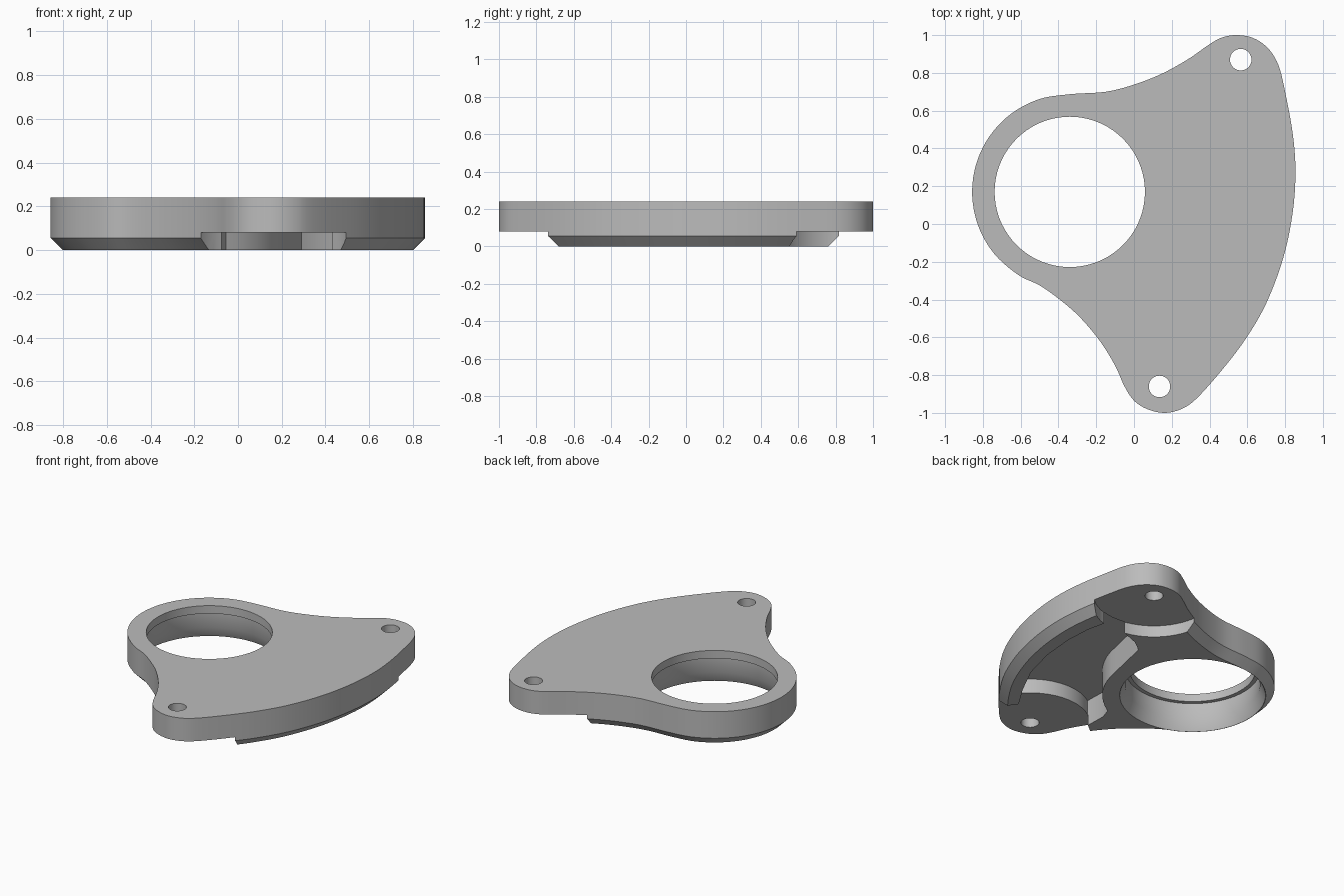
import bpy
import bmesh
import math
from mathutils import Vector

if "Cube" in bpy.data.objects:
    bpy.data.objects.remove(bpy.data.objects["Cube"], do_unlink=True)

BORE = Vector((-0.34, 0.17))
SCREWS = [Vector((0.565, 0.87)), Vector((0.135, -0.86))]
TOP = 0.24
POCKET_TOP = 0.08
RECESS_TOP = 0.18
CHAMFER = 0.055


def arc(center, radius, start, end, steps):
    """Points along an arc, angles in degrees."""
    pts = []
    for i in range(steps + 1):
        a = math.radians(start + (end - start) * i / steps)
        pts.append(center + radius * Vector((math.cos(a), math.sin(a))))
    return pts


def smooth_loop(pts, steps):
    """Closed smooth curve through the points."""
    out = []
    n = len(pts)
    for i in range(n):
        p, q, r, s = (pts[(i + k - 1) % n] for k in range(4))
        for j in range(steps):
            t = j / steps
            out.append(0.5 * (2 * q + (r - p) * t + (2 * p - 5 * q + 4 * r - s) * t ** 2
                              + (3 * q - p - 3 * r + s) * t ** 3))
    return out


def inset(pts, d):
    """Move a counter-clockwise loop inwards."""
    out = []
    n = len(pts)
    for i, p in enumerate(pts):
        t = (pts[(i + 1) % n] - pts[i - 1]).normalized()
        out.append(p + d * Vector((-t.y, t.x)))
    return out


def loft(name, layers):
    """Closed solid through stacked (loop, height) layers."""
    bm = bmesh.new()
    rings = [[bm.verts.new((p.x, p.y, z)) for p in loop] for loop, z in layers]
    n = len(rings[0])
    for low, high in zip(rings, rings[1:]):
        for i in range(n):
            j = (i + 1) % n
            bm.faces.new((low[i], low[j], high[j], high[i]))
    bm.faces.new(rings[0][::-1])
    bm.faces.new(rings[-1])
    bmesh.ops.recalc_face_normals(bm, faces=bm.faces)
    mesh = bpy.data.meshes.new(name)
    bm.to_mesh(mesh)
    bm.free()
    obj = bpy.data.objects.new(name, mesh)
    bpy.context.collection.objects.link(obj)
    return obj


def turned(name, center, profile, sides):
    """Round solid from (radius, height) pairs."""
    return loft(name, [(arc(center, r, 0, 360, sides)[:-1], z) for r, z in profile])


def cut(target, cutters):
    """Subtract the cutters, bake the result and remove them."""
    for c in cutters:
        c.hide_render = True
        mod = target.modifiers.new(c.name, 'BOOLEAN')
        mod.operation = 'DIFFERENCE'
        mod.solver = 'EXACT'
        mod.object = c
    graph = bpy.context.evaluated_depsgraph_get()
    graph.update()
    mesh = bpy.data.meshes.new_from_object(target.evaluated_get(graph))
    target.modifiers.clear()
    target.data = mesh
    for c in cutters:
        bpy.data.objects.remove(c, do_unlink=True)


# Plate outline, counter-clockwise: upper lug, long curved side, lower lug, ring
upper = [(0.855, 0.28), (0.84, 0.48), (0.80, 0.7), (0.765, 0.84), (0.71, 0.93), (0.63, 0.985),
         (0.54, 1.0), (0.46, 0.985), (0.39, 0.945), (0.29, 0.875), (0.15, 0.797),
         (0, 0.738), (-0.15, 0.7)]
lower = [(-0.5, -0.325), (-0.4, -0.395), (-0.29, -0.49), (-0.18, -0.62), (-0.1, -0.75),
         (-0.05, -0.86), (0, -0.935), (0.07, -0.98), (0.16, -1.0), (0.25, -0.98),
         (0.33, -0.925), (0.46, -0.78), (0.59, -0.61), (0.7, -0.42), (0.79, -0.18), (0.84, 0.06)]
outline = smooth_loop([Vector(p) for p in upper] + arc(BORE, 0.517, 90, 238, 8)
                      + [Vector(p) for p in lower], 5)

# Main plate with a chamfered lower edge
plate = loft("mounting_plate", [(inset(outline, CHAMFER), 0), (outline, CHAMFER), (outline, TOP)])

# Underside recess between the rim and the ring, stopping at the lug pads
rim = [(0.43, -0.62), (0.53, -0.46), (0.63, -0.26), (0.69, -0.03), (0.71, 0.2),
       (0.7, 0.38), (0.66, 0.55), (0.65, 0.7)]
inner = [(0.53, 0.7), (0.495, 0.497), (0.37, 0.45), (0.29, 0.39), (0.25, 0.2)]
recess_loop = [Vector(p) for p in rim + inner] + arc(BORE, 0.57, -8, -60, 8)
recess_loop += [Vector((-0.08, -0.4)), Vector((-0.07, -0.75)), Vector((0.4, -0.75))]
recess = loft("recess_cutter", [(recess_loop, -0.1), (recess_loop, RECESS_TOP)])
cut(recess, [turned("pad_keep", s, [(0.378, -0.2), (0.378, 0.4)], 64) for s in SCREWS])

# Stepped bore, round lug pockets and screw holes
cutters = [recess]
cutters.append(turned("bore_cutter", BORE, [(0.51, -0.1), (0.46, 0), (0.425, 0.075),
                                            (0.425, 0.185), (0.398, 0.185), (0.398, 0.4)], 72))
for s in SCREWS:
    cutters.append(turned("pocket_cutter", s, [(0.38, -0.1), (0.38, POCKET_TOP)], 64))
    cutters.append(turned("screw_hole_cutter", s, [(0.057, -0.2), (0.057, 0.4)], 32))
cut(plate, cutters)

# Plain grey finish
grey = bpy.data.materials.new("plain_grey")
grey.use_nodes = True
colour = (0.5, 0.5, 0.5, 1)
grey.diffuse_color = colour
grey.node_tree.nodes["Principled BSDF"].inputs["Base Color"].default_value = colour
plate.data.materials.clear()
plate.data.materials.append(grey)
for face in plate.data.polygons:
    face.material_index = 0

bpy.ops.object.select_all(action='DESELECT')
plate.select_set(True)
bpy.context.view_layer.objects.active = plate
bpy.ops.object.shade_smooth_by_angle(angle=math.radians(25))
